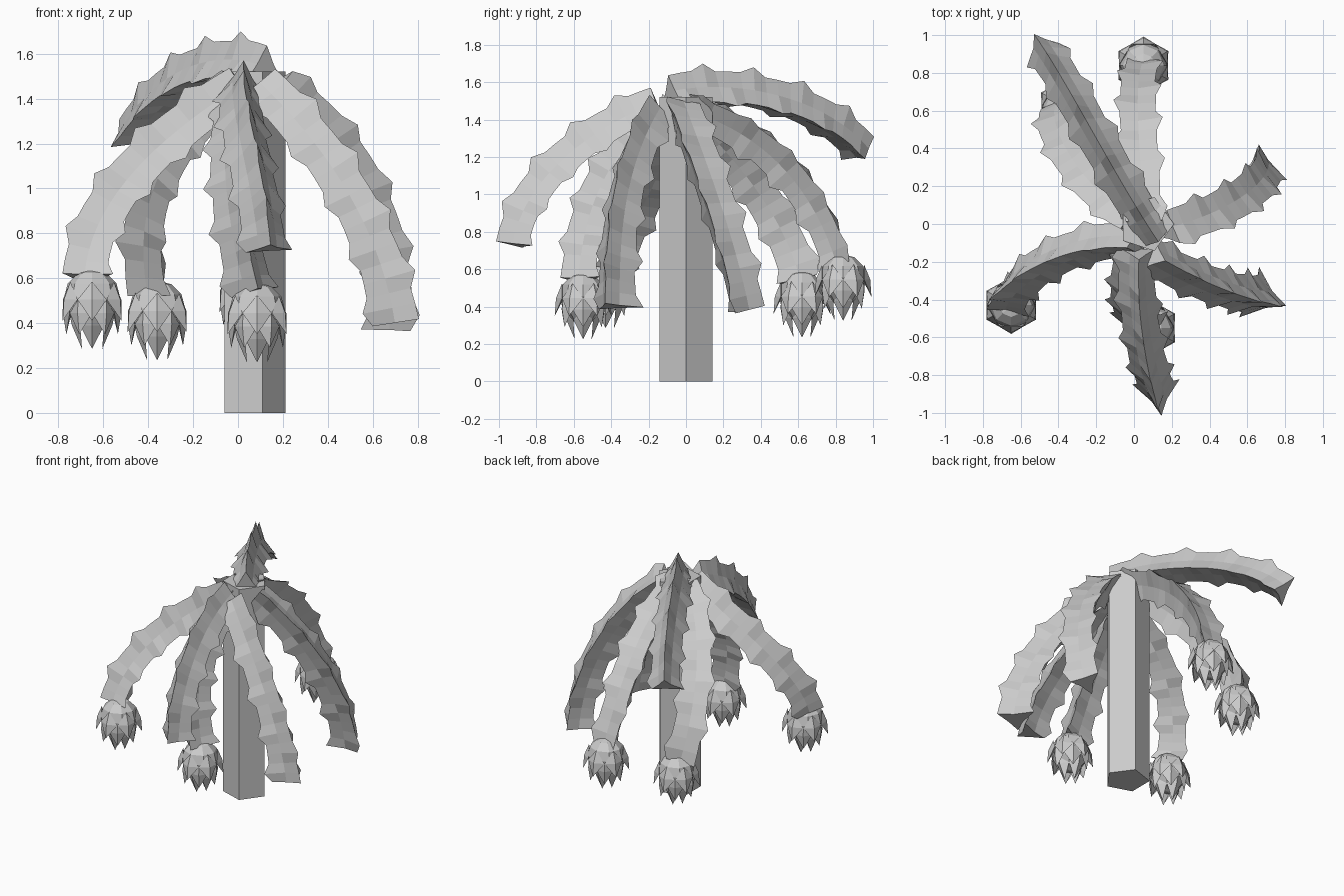
import bpy, bmesh
from math import sin, cos, pi, radians
from mathutils import Vector

if "Cube" in bpy.data.objects:
    bpy.data.objects.remove(bpy.data.objects["Cube"])


def finish(name, bm):
    bmesh.ops.recalc_face_normals(bm, faces=bm.faces)
    me = bpy.data.meshes.new(name)
    bm.to_mesh(me)
    bm.free()
    ob = bpy.data.objects.new(name, me)
    bpy.context.collection.objects.link(ob)
    return ob


def cubic(p, t):
    # cubic passing through four evenly spaced points
    a, b, c, d = (Vector(q) for q in p)
    u = 3 * t
    return (a * (-(u - 1) * (u - 2) * (u - 3) / 6) + b * (u * (u - 2) * (u - 3) / 2)
            + c * (-u * (u - 1) * (u - 3) / 2) + d * (u * (u - 1) * (u - 2) / 6))


def stem(name, pts, roll, end_scale=1.0):
    # three-winged section swept along a path, with thorny wing edges
    bm = bmesh.new()
    h = Vector(pts[3]) - Vector(pts[0])
    side = Vector((-h.y, h.x, 0)).normalized()
    steps, thorn = 18, (0.108, 0.111, 0.114, 0.15)
    rings = []
    for i in range(steps + 1):
        t = i / steps
        tan = (cubic(pts, t + 0.01) - cubic(pts, t - 0.01)).normalized()
        out = tan.cross(side).normalized()
        if out.z < 0 and out.dot(Vector((h.x, h.y, 0))) < 0:
            out = -out
        s2 = out.cross(tan).normalized()
        k = 1 + (end_scale - 1) * max(0, (t - 0.6) / 0.4)
        ring = []
        for j in range(6):
            a = radians(roll) + j * pi / 3
            r = 0.05 if j % 2 else thorn[(i + j // 2) % 4]
            ring.append(bm.verts.new(cubic(pts, t) + (out * cos(a) + s2 * sin(a)) * r * k))
        rings.append(ring)
    for a, b in zip(rings, rings[1:]):
        for j in range(6):
            n = (j + 1) % 6
            bm.faces.new((a[j], a[n], b[n], b[j]))
    bm.faces.new(rings[0])
    bm.faces.new(rings[-1])
    finish(name, bm)


def fruit(name, x, y, top):
    # round body
    bm = bmesh.new()
    bmesh.ops.create_uvsphere(bm, u_segments=8, v_segments=6, radius=0.125)
    for v in bm.verts:
        if v.co.z < 0:
            v.co.z *= 1.2
    # rows of pointed scales: count, upper r,z / side r,z / tip r,z / turn
    rows = [(6, 0.112, 0.07, 0.13, -0.01, 0.152, -0.105, 0),
            (6, 0.125, -0.01, 0.115, -0.07, 0.115, -0.165, 0.5),
            (4, 0.10, -0.08, 0.075, -0.125, 0.045, -0.23, 0)]
    for n, r0, z0, r1, z1, r2, z2, turn in rows:
        for i in range(n):
            a = (i + turn) * 2 * pi / n - pi / 2

            def pt(r, z, da=0.0):
                return bm.verts.new((r * cos(a + da), r * sin(a + da), z))
            w = pi / n
            up, left, right = pt(r0, z0), pt(r1, z1, -w), pt(r1, z1, w)
            tip, ridge, back = pt(r2, z2), pt(r1 + 0.015, z1), pt(r1 * 0.8, z1)
            for f in ((up, left, ridge), (up, ridge, right), (left, tip, ridge),
                      (ridge, tip, right), (left, back, tip), (back, right, tip),
                      (up, back, left), (up, right, back)):
                bm.faces.new(f)
    ob = finish(name, bm)
    ob.location = (x, y, top - 0.125)


# five-sided trunk with one corner towards +x
bm = bmesh.new()
base = [bm.verts.new((0.062 + 0.15 * cos(2 * pi * i / 5), 0.15 * sin(2 * pi * i / 5), 0)) for i in range(5)]
cap = bm.faces.new(base)
up = bmesh.ops.extrude_face_region(bm, geom=[cap])["geom"]
bmesh.ops.translate(bm, verts=[v for v in up if isinstance(v, bmesh.types.BMVert)], vec=(0, 0, 1.52))
finish("trunk", bm)

# drooping stems: path, roll, end scale
stems = {
    "stem_high": ([(0.12, -0.08, 1.53), (-0.1, 0.28, 1.54), (-0.31, 0.65, 1.44), (-0.49, 0.94, 1.23)], 0, 0.95),
    "stem_back": ([(0.05, 0, 1.48), (0.03, 0.36, 1.31), (0.02, 0.64, 1.03), (0.05, 0.83, 0.62)], 60, 0.85),
    "stem_back_left": ([(0, 0.02, 1.46), (-0.22, 0.2, 1.25), (-0.37, 0.43, 0.95), (-0.38, 0.61, 0.54)], 60, 1),
    "stem_right_back": ([(0.18, -0.03, 1.46), (0.46, 0.075, 1.17), (0.63, 0.2, 0.8), (0.67, 0.31, 0.38)], 60, 1),
    "stem_right": ([(0.1, -0.17, 1.45), (0.38, -0.31, 1.13), (0.58, -0.375, 0.78), (0.69, -0.39, 0.4)], 0, 1.1),
    "stem_front": ([(0.02, -0.15, 1.47), (0.03, -0.48, 1.3), (0.08, -0.76, 1.05), (0.13, -0.91, 0.73)], 0, 0.95),
    "stem_front_low": ([(0.0, -0.15, 1.4), (-0.02, -0.37, 1.16), (0, -0.5, 0.88), (0.07, -0.56, 0.54)], 0, 1),
    "stem_left": ([(0.02, -0.1, 1.45), (-0.32, -0.14, 1.2), (-0.57, -0.27, 0.92), (-0.68, -0.41, 0.6)], 0, 1),
}
for name, (pts, roll, k) in stems.items():
    stem(name, pts, roll, k)

# scaly fruits on four stems
for name, pos in {"fruit_back": (0.05, 0.84, 0.68), "fruit_back_left": (-0.36, 0.62, 0.59),
                  "fruit_front": (0.085, -0.55, 0.58), "fruit_left": (-0.65, -0.43, 0.64)}.items():
    fruit(name, *pos)
